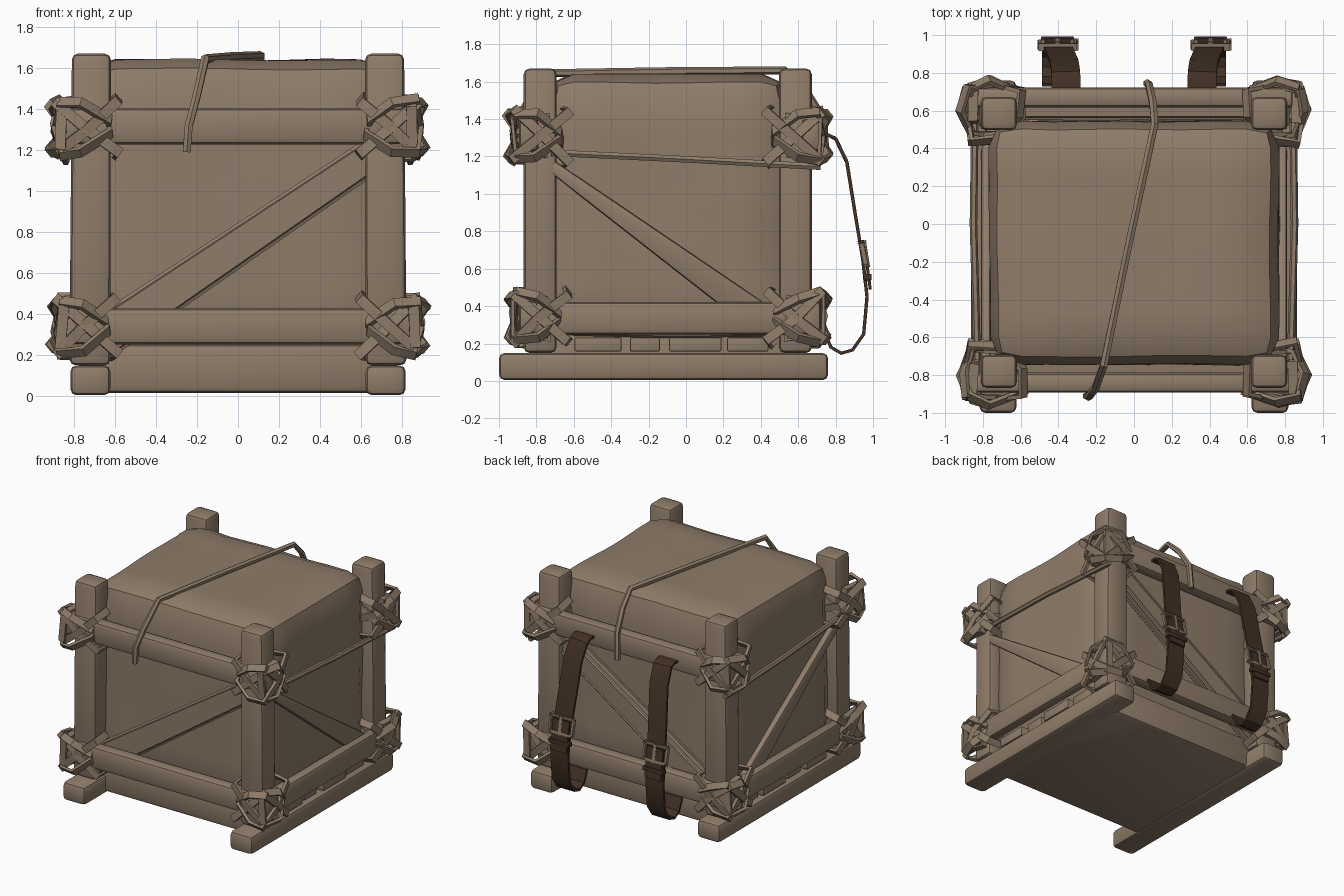
import bpy, bmesh, math, random
from mathutils import Vector, Matrix, noise

if "Cube" in bpy.data.objects:
    bpy.data.objects.remove(bpy.data.objects["Cube"])

random.seed(4)


def material(name, rgb):
    m = bpy.data.materials.new(name)
    m.diffuse_color = (*rgb, 1)
    m.use_nodes = True
    m.node_tree.nodes["Principled BSDF"].inputs["Base Color"].default_value = m.diffuse_color
    return m


TAN = material("weathered_tan", (0.275, 0.203, 0.142))
LEATHER = material("dark_leather", (0.055, 0.030, 0.018))


def finish(name, bm, mat):
    bmesh.ops.recalc_face_normals(bm, faces=bm.faces)
    me = bpy.data.meshes.new(name)
    bm.to_mesh(me)
    bm.free()
    me.materials.append(mat)
    ob = bpy.data.objects.new(name, me)
    bpy.context.collection.objects.link(ob)
    return ob


def beam(name, a, b, w, h, side, mat=TAN, taper=1.0, bevel=0.03):
    """Rounded timber from a to b; w along 'side', h across it."""
    a, b = Vector(a), Vector(b)
    t = (b - a).normalized()
    s = Vector(side)
    s = (s - t * s.dot(t)).normalized()
    n = t.cross(s)
    bm = bmesh.new()
    bmesh.ops.create_cube(bm, size=1)
    for v in bm.verts:
        k = taper if v.co.z > 0 else 1
        v.co = (a + b) / 2 + s * v.co.x * w * k + n * v.co.y * h + t * v.co.z * (b - a).length
    bmesh.ops.bevel(bm, geom=bm.edges[:], offset=bevel, segments=2, profile=0.5, affect='EDGES')
    return finish(name, bm, mat)


def sweep(name, pts, w, t, ref, mat=TAN, sides=4, closed=False):
    """Sweep a flat (4 sides) or round section along points; w lies along ref."""
    pts = [Vector(p) for p in pts]
    ref, n = Vector(ref), len(pts)
    bm = bmesh.new()
    rings = []
    for i, p in enumerate(pts):
        prv = pts[i - 1] if (i or closed) else p
        nxt = pts[(i + 1) % n] if (i < n - 1 or closed) else p
        d = (nxt - prv).normalized()
        s = (ref - d * ref.dot(d)).normalized()
        u = d.cross(s)
        k = math.sqrt(2) if sides == 4 else 1
        ring = []
        for j in range(sides):
            ang = 2 * math.pi * (j + 0.5) / sides
            ring.append(bm.verts.new(p + s * math.cos(ang) * w * k + u * math.sin(ang) * t * k))
        rings.append(ring)
    for i in range(n if closed else n - 1):
        r0, r1 = rings[i], rings[(i + 1) % n]
        for j in range(sides):
            bm.faces.new((r0[j], r0[(j + 1) % sides], r1[(j + 1) % sides], r1[j]))
    if not closed:
        bm.faces.new(rings[0])
        bm.faces.new(rings[-1])
    return finish(name, bm, mat)


# Cloth-wrapped load: rounded, slightly lumpy block
bm = bmesh.new()
bmesh.ops.create_cube(bm, size=2)
bmesh.ops.subdivide_edges(bm, edges=bm.edges[:], cuts=8, use_grid_fill=True)
half, mid, r = Vector((0.765, 0.645, 0.72)), Vector((0, -0.10, 0.92)), 0.15
for v in bm.verts:
    p = Vector([v.co[i] * half[i] for i in range(3)])
    q = Vector([max(-half[i] + r, min(half[i] - r, p[i])) for i in range(3)])
    p = q + (p - q).normalized() * r
    lump = noise.noise(p * 2.3 + Vector((3, 1, 5)))
    v.co = p * (1 + 0.018 * lump) + mid
finish("cloth_load", bm, TAN)

# Base under the load, and cross planks resting on the runners
beam("base_slab", (-0.70, -0.09, 0.135), (0.70, -0.09, 0.135), 1.30, 0.24, (0, 1, 0), bevel=0.035)
for i, (y, w) in enumerate([(-0.47, 0.25), (-0.22, 0.16), (0.05, 0.28), (0.33, 0.22)]):
    x = 0.80 - 0.02 * (i % 2)
    beam(f"cross_plank_{i}", (-x, y, 0.195), (x, y, 0.195), w, 0.075, (0, 1, 0), bevel=0.008)

# Front and back rails with diagonal braces
for name, y, yd in (("front", -0.84, -0.775), ("back", 0.67, 0.60)):
    for z, lvl in ((0.34, "lower"), (1.315, "upper")):
        beam(f"{name}_{lvl}_rail", (-0.87, y, z), (0.87, y, z), 0.105, 0.175, (0, 1, 0))
    beam(f"{name}_brace", (-0.66, yd, 0.285), (0.70, yd, 1.205), 0.17, 0.06, (0, 0, 1),
         taper=0.75, bevel=0.02)

# Per side: runner, posts, lower rail, brace, upper rope, lashings, belt
for sx, side in ((-1, "left"), (1, "right")):
    beam(f"{side}_runner", (sx * 0.72, -1.0, 0.077), (sx * 0.72, 0.76, 0.077), 0.195, 0.145, (1, 0, 0))
    beam(f"{side}_lower_rail", (sx * 0.82, -0.86, 0.335), (sx * 0.82, 0.72, 0.335), 0.085, 0.175, (1, 0, 0))
    beam(f"{side}_brace", (sx * 0.785, 0.42, 0.32), (sx * 0.785, -0.72, 1.15), 0.16, 0.05, (0, 0, 1),
         taper=0.4, bevel=0.015)
    sweep(f"{side}_rope", [(sx * 0.83, -0.72, 1.22), (sx * 0.85, 0, 1.185), (sx * 0.84, 0.72, 1.145)],
          0.02, 0.02, (0, 0, 1), sides=6)

    for sy, end, yp in ((-1, "front", -0.78), (1, "back", 0.585)):
        beam(f"{end}_{side}_post", (sx * 0.722, yp, 0.15), (sx * 0.715, yp, 1.67), 0.2, 0.175, (1, 0, 0),
             taper=0.95)
        # Crossed lashings around each joint: (outward, forward, up)
        cross = [(-0.17, 0.10, -0.13), (-0.02, 0.13, 0.0), (0.12, 0.11, 0.13), (0.15, 0.0, 0.11),
                 (0.10, -0.13, 0.03), (-0.08, -0.13, -0.06), (-0.16, -0.04, -0.14)]
        loops = [cross, [(a, b, -c) for a, b, c in cross],
                 [(b, a, c) for a, b, c in cross], [(b, a, -c) for a, b, c in cross],
                 [(0.09, 0.12, 0.10), (0.10, 0.12, -0.10), (0.08, -0.06, -0.11), (0.09, -0.06, 0.11)]]
        for z, lvl in ((0.34, "lower"), (1.31, "upper")):
            c = Vector((sx * 0.76, yp - sy * -0.02, z))
            for k, loop in enumerate(loops):
                pts = []
                for a, b, h in loop:
                    j = [random.uniform(-0.012, 0.012) for _ in range(3)]
                    pts.append(c + Vector((sx * (a + j[0]), sy * (b + j[1]), h + j[2])))
                nrm = Vector()
                for i in range(len(pts)):
                    nrm += (pts[i - 1] - c).cross(pts[i] - c)
                sweep(f"{end}_{side}_{lvl}_lashing_{k}", pts, 0.026, 0.012, nrm, closed=True)

    # Leather belt hanging at the back, splaying slightly outwards
    path = [(0.70, 1.31), (0.76, 1.315), (0.80, 1.295), (0.86, 1.17), (0.91, 0.86), (0.945, 0.65),
            (0.968, 0.45), (0.95, 0.25), (0.89, 0.165), (0.83, 0.148), (0.775, 0.18), (0.735, 0.27)]
    pts = [(sx * (0.36 + 0.05 * min(1, (1.31 - z) / 0.7)), y, z) for y, z in path]
    sweep(f"{side}_belt", pts, 0.076, 0.009, (1, 0, 0), LEATHER)
    # Second belt layer with its free tip below the buckle
    sweep(f"{side}_belt_tip", [(sx * 0.405, 0.95, 0.72), (sx * 0.405, 0.968, 0.62), (sx * 0.407, 0.985, 0.49)],
          0.07, 0.008, (1, 0, 0), LEATHER)
    # Buckle frame, pin and keeper
    bx = sx * 0.405
    frame = [(bx - 0.095, 0.937, 0.74), (bx + 0.095, 0.937, 0.74),
             (bx + 0.095, 0.962, 0.62), (bx - 0.095, 0.962, 0.62)]
    for i in range(4):
        beam(f"{side}_buckle_bar_{i}", frame[i], frame[(i + 1) % 4], 0.03, 0.022, (0, 1, 0.2), bevel=0.005)
    beam(f"{side}_buckle_pin", (bx, 0.955, 0.75), (bx, 0.977, 0.61), 0.018, 0.014, (1, 0, 0), bevel=0.004)
    beam(f"{side}_belt_keeper", (bx - 0.088, 0.97, 0.555), (bx + 0.088, 0.97, 0.555), 0.045, 0.035,
         (0, 1, 0), LEATHER, bevel=0.006)

# Loose rope thrown over the top
sweep("top_rope", [(-0.25, -0.91, 1.19), (-0.24, -0.915, 1.32), (-0.205, -0.87, 1.45), (-0.16, -0.75, 1.645),
                   (-0.03, -0.12, 1.655), (0.11, 0.53, 1.66), (0.10, 0.64, 1.55), (0.08, 0.735, 1.40),
                   (0.07, 0.745, 1.20)], 0.022, 0.022, (1, 0, 0), sides=6)

# Smooth shading with sharp edges kept
for ob in bpy.context.collection.objects:
    ob.select_set(True)
    bpy.context.view_layer.objects.active = ob
bpy.ops.object.shade_smooth_by_angle(angle=math.radians(35))
